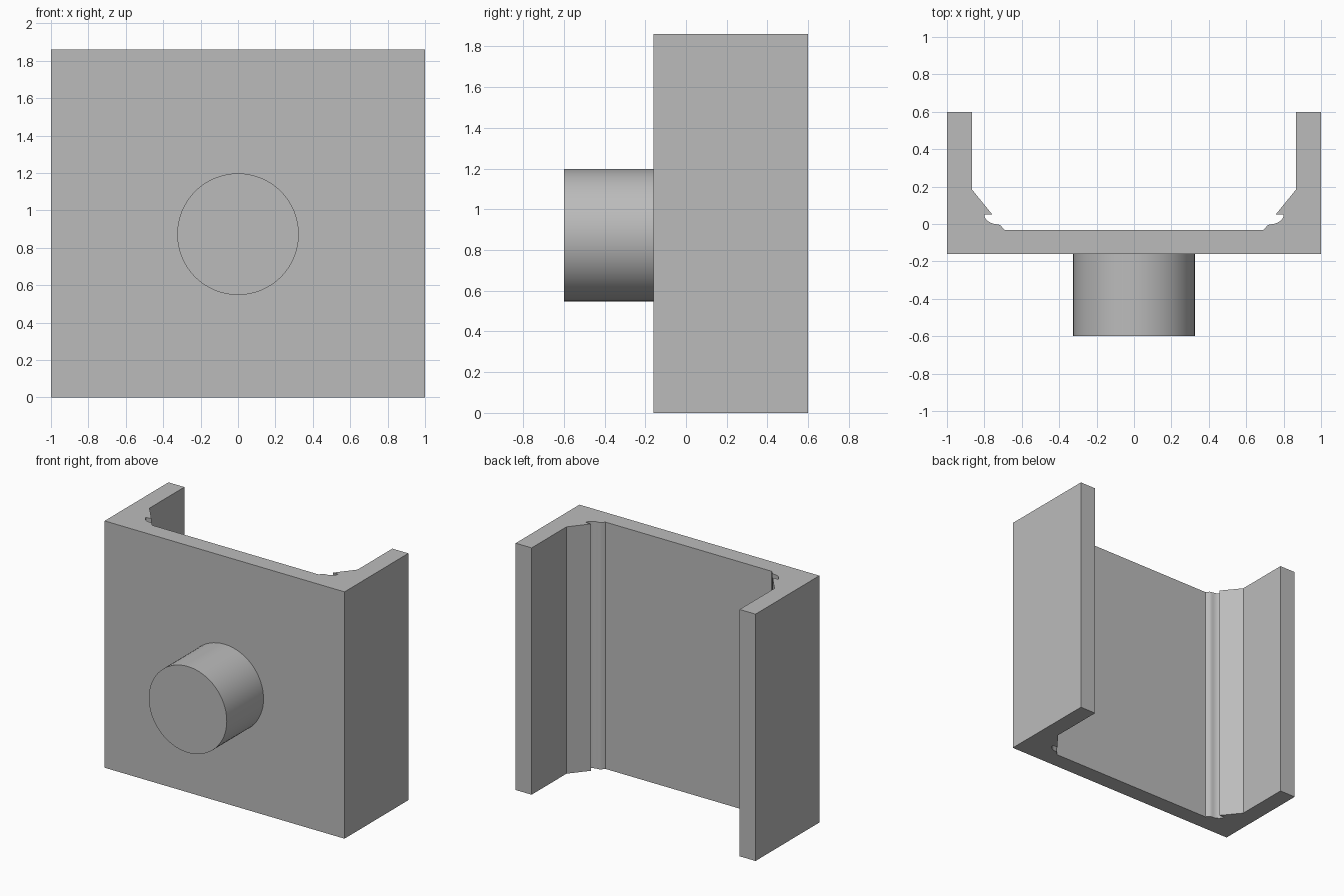
import bpy, bmesh, math
from mathutils import Matrix, Vector

cube = bpy.data.objects.get("Cube")
if cube:
    bpy.data.objects.remove(cube, do_unlink=True)

HEIGHT = 1.86
GREY = (0.5, 0.5, 0.5, 1.0)

mat = bpy.data.materials.new("plain grey")
mat.use_nodes = True
mat.diffuse_color = GREY
mat.node_tree.nodes["Principled BSDF"].inputs["Base Color"].default_value = GREY


def add_object(name, bm):
    bmesh.ops.recalc_face_normals(bm, faces=bm.faces)
    mesh = bpy.data.meshes.new(name)
    bm.to_mesh(mesh)
    bm.free()
    mesh.materials.append(mat)
    obj = bpy.data.objects.new(name, mesh)
    bpy.context.collection.objects.link(obj)
    bpy.ops.object.select_all(action="DESELECT")
    obj.select_set(True)
    bpy.context.view_layer.objects.active = obj
    bpy.ops.object.shade_smooth_by_angle(angle=math.radians(30))
    return obj


# Channel: one half of the plan outline, with a rounded groove under the sloped lip
groove = []
for i in range(9):
    a = math.radians(90) * i / 8
    groove.append((0.725 + 0.075 * math.cos(a), 0.05 - 0.052 * math.sin(a)))
half = [(1, -0.16), (1, 0.6), (0.867, 0.6), (0.867, 0.185), (0.757, 0.05)]
half += groove + [(0.713, -0.008), (0.693, -0.031)]
outline = half + [(-x, y) for x, y in reversed(half)]

bm = bmesh.new()
base = bm.faces.new([bm.verts.new((x, y, 0)) for x, y in outline])
top = bmesh.ops.extrude_face_region(bm, geom=[base])
top_verts = [g for g in top["geom"] if isinstance(g, bmesh.types.BMVert)]
bmesh.ops.translate(bm, verts=top_verts, vec=Vector((0, 0, HEIGHT)))
add_object("channel_bracket", bm)

# Round peg on the front face
bm = bmesh.new()
place = Matrix.Translation((0, -0.378, 0.873)) @ Matrix.Rotation(math.radians(90), 4, "X")
bmesh.ops.create_cone(bm, cap_ends=True, segments=64, radius1=0.325, radius2=0.325,
                      depth=0.44, matrix=place)
add_object("front_peg", bm)
